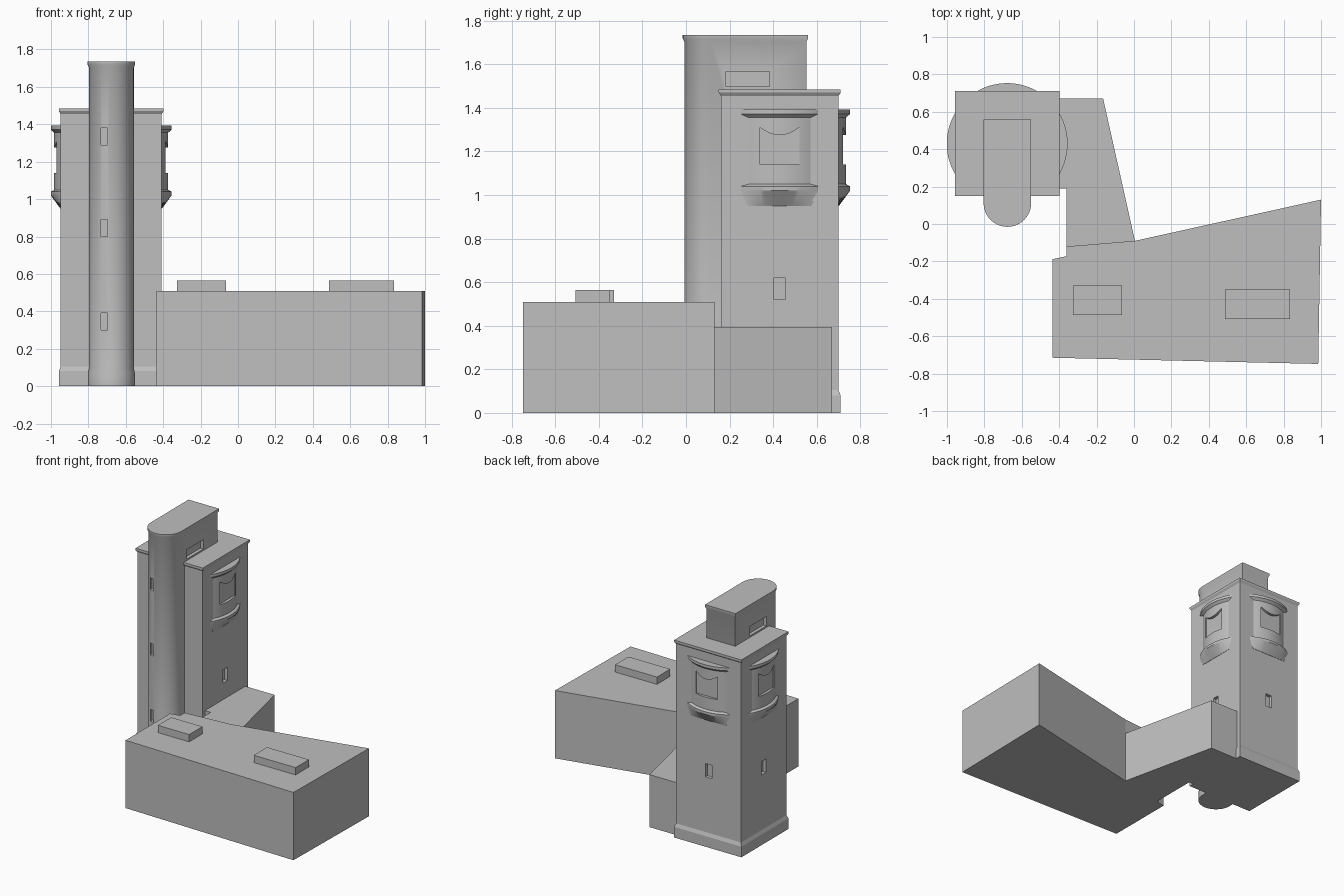
import bpy, bmesh, math
from mathutils import Matrix

if "Cube" in bpy.data.objects:
    bpy.data.objects.remove(bpy.data.objects["Cube"])

grey = bpy.data.materials.new("warm_grey")
grey.diffuse_color = (0.52, 0.52, 0.52, 1)
grey.use_nodes = True
grey.node_tree.nodes["Principled BSDF"].inputs["Base Color"].default_value = grey.diffuse_color


def loft(name, rings):
    """Closed solid through equal-length rings of points, bottom to top."""
    bm = bmesh.new()
    loops = [[bm.verts.new(p) for p in ring] for ring in rings]
    n = len(loops[0])
    for a, b in zip(loops, loops[1:]):
        for i in range(n):
            j = (i + 1) % n
            bm.faces.new((a[i], a[j], b[j], b[i]))
    bm.faces.new(loops[0][::-1])
    bm.faces.new(loops[-1])
    bmesh.ops.recalc_face_normals(bm, faces=bm.faces)
    me = bpy.data.meshes.new(name)
    bm.to_mesh(me)
    bm.free()
    me.materials.append(grey)
    ob = bpy.data.objects.new(name, me)
    bpy.context.collection.objects.link(ob)
    return ob


def prism(name, outline, z0, z1):
    return loft(name, [[(x, y, z) for x, y in outline] for z in (z0, z1)])


def box(name, x0, x1, y0, y1, z0, z1):
    return prism(name, [(x0, y0), (x1, y0), (x1, y1), (x0, y1)], z0, z1)


def activate(ob):
    bpy.ops.object.select_all(action='DESELECT')
    ob.select_set(True)
    bpy.context.view_layer.objects.active = ob


def cut(ob, cutter):
    activate(ob)
    mod = ob.modifiers.new("recess", 'BOOLEAN')
    mod.operation, mod.solver, mod.object = 'DIFFERENCE', 'EXACT', cutter
    bpy.ops.object.modifier_apply(modifier=mod.name)
    bpy.data.objects.remove(cutter)


def smooth(ob):
    activate(ob)
    bpy.ops.object.shade_smooth_by_angle(angle=math.radians(30))


CX, CY = -0.678, 0.43      # main tower centre
HALF = 0.27                # main tower half width

# Main tower with flared foot and cornice
profile = [(0, .01), (.08, .01), (.105, 0), (1.455, 0), (1.47, .01), (1.485, .01)]
rings = []
for z, off in profile:
    h = HALF + off
    rings.append([(CX - h, CY - h, z), (CX + h, CY - h, z),
                  (CX + h, CY + h, z), (CX - h, CY + h, z)])
tower = loft("main_tower", rings)
# Small windows on right, left and back
for s in (-1, 1):
    x = CX + s * HALF
    cut(tower, box("cutter", x - .025, x + .025, .403, .457, .52, .62))
cut(tower, box("cutter", CX - .027, CX + .027, CY + HALF - .025, CY + HALF + .025, .52, .62))

# Stair tower with rounded front
SX, SY, R = -0.677, 0.112, 0.12


def stair_ring(z, off):
    r = R + off
    arc = [math.pi + math.pi * i / 32 for i in range(33)]
    pts = [(SX + r * math.cos(a), SY + r * math.sin(a), z) for a in arc]
    return pts + [(SX + r, .553 + off, z), (SX - r, .553 + off, z)]


stair = loft("stair_tower", [stair_ring(z, o) for z, o in
             [(0, .006), (.07, .006), (.095, 0), (1.705, 0), (1.718, .007), (1.735, .007)]])
for z in (.30, .80, 1.29):                       # front slits
    cut(stair, box("cutter", -.732, -.698, -.1, .025, z, z + .09))
for s in (-1, 1):                                # side slots
    x = SX + s * R
    cut(stair, box("cutter", x - .025, x + .025, .183, .383, 1.497, 1.567))
smooth(stair)

# Curved bays on the right, back and left of the tower
N = 20


def bay_ring(z, r):
    if r is None:                                # flat foot of the corbel
        w, out = .145, lambda t: HALF + .002
    else:
        w = math.sqrt(r * r - .266 ** 2)
        out = lambda t: math.sqrt(r * r - t * t)
    ts = [w * (2 * i / N - 1) for i in range(N + 1)]
    return [(out(t), t, z) for t in ts] + [(.24, w, z), (.24, -w, z)]


for name, angle in (("right_bay", 0), ("back_bay", 90), ("left_bay", 180)):
    bay = loft(name, [bay_ring(z, r) for z, r in
               [(.95, None), (1.02, .323), (1.04, .323), (1.05, .305),
                (1.355, .305), (1.372, .323), (1.393, .323)]])
    # Window opening with a sagging head
    head = [(.09 - .18 * i / 8, 1.275 + .035 * (1 - i / 4) ** 2) for i in range(9)]
    outline = [(-.09, 1.14), (.09, 1.14)] + head
    cut(bay, loft("cutter", [[(d, y, z) for y, z in outline] for d in (.284, .4)]))
    bay.data.transform(Matrix.Translation((CX, CY, 0)) @ Matrix.Rotation(math.radians(angle), 4, 'Z'))
    smooth(bay)

# Low hall and the link joining it to the tower
prism("hall", [(-.435, -.715), (.985, -.748), (1, .13), (.005, -.09),
               (-.36, -.12), (-.36, -.172), (-.435, -.188)], 0, .51)
prism("link", [(-.36, -.12), (.005, -.09), (-.165, .67), (-.42, .67),
               (-.42, .19), (-.36, .19)], 0, .395)

# Roof lights
box("roof_light_left", -.325, -.065, -.487, -.33, .50, .565)
box("roof_light_right", .487, .835, -.508, -.35, .50, .565)
